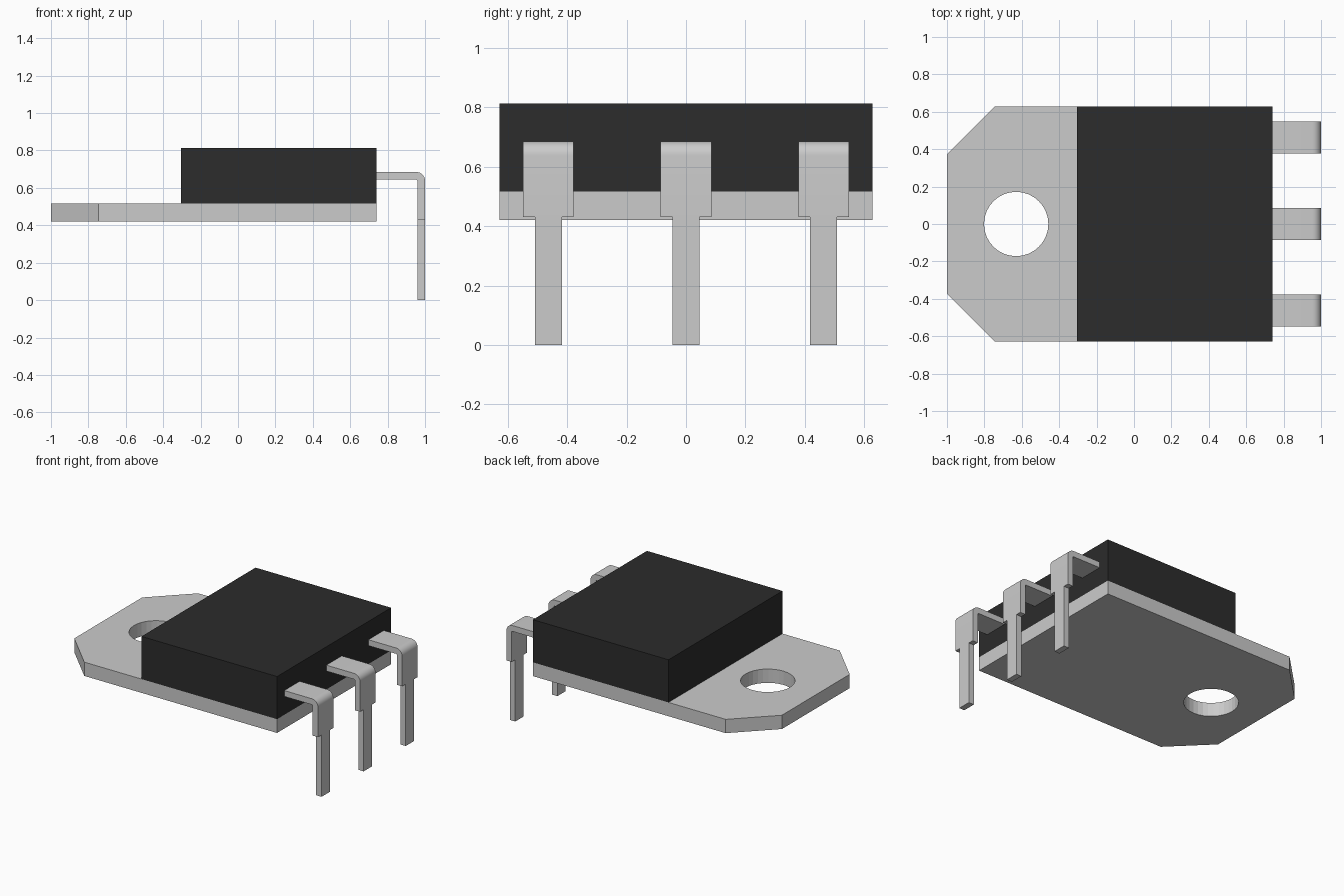
import bpy, bmesh
from math import sin, cos, pi, radians

if "Cube" in bpy.data.objects:
    bpy.data.objects.remove(bpy.data.objects["Cube"])

HALF_Y = 0.627


def finish(bm, name):
    bmesh.ops.recalc_face_normals(bm, faces=bm.faces[:])
    me = bpy.data.meshes.new(name)
    bm.to_mesh(me)
    bm.free()
    ob = bpy.data.objects.new(name, me)
    bpy.context.collection.objects.link(ob)
    return ob


def ring(bm, pts, z):
    vs = [bm.verts.new((x, y, z)) for x, y in pts]
    return [bm.edges.new((vs[i - 1], vs[i])) for i in range(len(vs))]


# Mounting plate: chamfered outline with a round screw hole
bm = bmesh.new()
outline = [(-1, -0.373), (-0.745, -HALF_Y), (0.74, -HALF_Y),
           (0.74, HALF_Y), (-0.745, HALF_Y), (-1, 0.373)]
hole = [(-0.63 + 0.172 * cos(2 * pi * i / 32), 0.172 * sin(2 * pi * i / 32)) for i in range(32)]
edges = ring(bm, outline, 0.42) + ring(bm, hole, 0.42)
bmesh.ops.triangle_fill(bm, edges=edges, use_beauty=True)
ext = bmesh.ops.extrude_face_region(bm, geom=bm.faces[:], use_keep_orig=True)
top = [g for g in ext["geom"] if isinstance(g, bmesh.types.BMVert)]
bmesh.ops.translate(bm, verts=top, vec=(0, 0, 0.096))
bmesh.ops.dissolve_limit(bm, angle_limit=radians(1), verts=bm.verts[:], edges=bm.edges[:])
finish(bm, "mounting_plate")

# Plastic body
bm = bmesh.new()
bmesh.ops.create_cube(bm, size=1)
bmesh.ops.scale(bm, vec=(1.044, 2 * HALF_Y, 0.297), verts=bm.verts[:])
bmesh.ops.translate(bm, vec=(0.218, 0, 0.6645), verts=bm.verts[:])
body = finish(bm, "body")
black = bpy.data.materials.new("black_plastic")
black.diffuse_color = (0.025, 0.025, 0.025, 1)
black.use_nodes = True
black.node_tree.nodes["Principled BSDF"].inputs["Base Color"].default_value = black.diffuse_color
body.data.materials.append(black)


# Bent leads: (inner point, outer point, half width) stations along the strip
def lead_stations():
    wide, narrow, thick, r = 0.085, 0.046, 0.041, 0.006
    cx, cz = 1 - thick - r, 0.685 - thick - r
    st = [((0.74, 0.685 - thick), (0.74, 0.685), wide)]
    for i in range(9):
        a = pi / 2 * (1 - i / 8)
        st.append(((cx + r * cos(a), cz + r * sin(a)),
                   (cx + (r + thick) * cos(a), cz + (r + thick) * sin(a)), wide))
    for z, w in ((0.43, wide), (0.43, narrow), (0, narrow)):
        st.append(((1 - thick, z), (1, z), w))
    return st


def make_lead(name, y):
    bm = bmesh.new()
    rows = []
    for (xi, zi), (xo, zo), w in lead_stations():
        rows.append([bm.verts.new(p) for p in
                     ((xi, y - w, zi), (xi, y + w, zi), (xo, y + w, zo), (xo, y - w, zo))])
    for a, b in zip(rows, rows[1:]):
        step = a[0].co.z == b[0].co.z and a[0].co.x == b[0].co.x
        for i in range(4):
            if step and i in (0, 2):   # shoulder is only the two side ledges
                continue
            j = (i + 1) % 4
            bm.faces.new((a[i], a[j], b[j], b[i]))
    # Wide front and back panels meet the narrow pin along the shoulder line
    for f in [f for f in bm.faces if len(f.verts) == 4]:
        s, n = rows[-3], rows[-2]
        for i, j in ((0, 1), (2, 3)):
            if s[i] in f.verts and s[j] in f.verts:
                p = rows[-4]
                bm.faces.remove(f)
                bm.faces.new((p[i], p[j], s[j], n[j], n[i], s[i]))
                break
    bm.faces.new(rows[0])
    bm.faces.new(rows[-1])
    ob = finish(bm, name)
    bpy.ops.object.select_all(action='DESELECT')
    ob.select_set(True)
    bpy.context.view_layer.objects.active = ob
    bpy.ops.object.shade_smooth_by_angle(angle=radians(30))


for name, y in (("lead_front", -0.463), ("lead_middle", 0), ("lead_back", 0.463)):
    make_lead(name, y)
